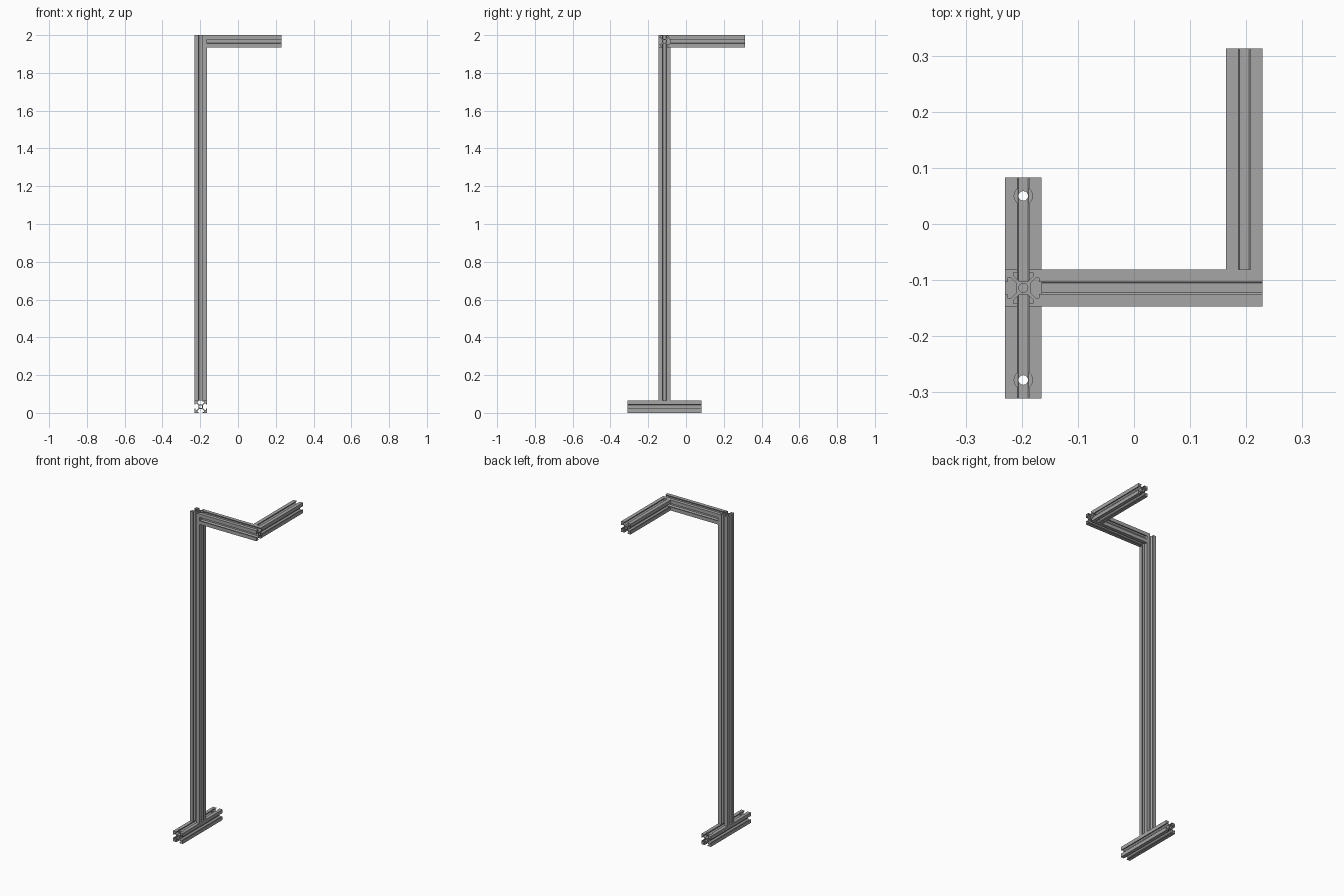
import bpy, bmesh, math
from mathutils import Matrix

if "Cube" in bpy.data.objects:
    bpy.data.objects.remove(bpy.data.objects["Cube"])

H = 0.0327                      # half width of the extrusion
LIP, OPEN = 0.0278, 0.0105      # inside of the lip, half slot opening
M, W = 0.0215, 0.0175           # end of the cavity side wall, half cavity width
C = 0.0125                      # half width of the core
K = C - (M - W)
BORE = 0.008

metal = bpy.data.materials.new("dark_metal")
metal.diffuse_color = (0.38, 0.38, 0.38, 1)
metal.use_nodes = True
metal.node_tree.nodes["Principled BSDF"].inputs["Base Color"].default_value = metal.diffuse_color


def slot_profile():
    # one side slot plus one corner, repeated around the four sides
    side = [(H, -OPEN), (LIP, -OPEN), (LIP, -W), (M, -W), (C, -K),
            (C, K), (M, W), (LIP, W), (LIP, OPEN), (H, OPEN), (H, H)]
    pts = []
    for i in range(4):
        for x, y in side:
            for _ in range(i):
                x, y = -y, x
            pts.append((x, y))
    return pts


def circle(r, n=24):
    return [(r * math.cos(2 * math.pi * i / n), r * math.sin(2 * math.pi * i / n))
            for i in range(n)]


def extrusion(name, axis, length, centre):
    # filled 2D profile with a centre bore, extruded and turned to its axis
    cu = bpy.data.curves.new(name + "_profile", 'CURVE')
    cu.dimensions = '2D'
    cu.fill_mode = 'BOTH'
    cu.extrude = length / 2
    for pts in (slot_profile(), circle(BORE)):
        s = cu.splines.new('POLY')
        s.points.add(len(pts) - 1)
        for p, (x, y) in zip(s.points, pts):
            p.co = (x, y, 0, 1)
        s.use_cyclic_u = True
    tmp = bpy.data.objects.new(name + "_profile", cu)
    bpy.context.collection.objects.link(tmp)
    dg = bpy.context.evaluated_depsgraph_get()
    me = bpy.data.meshes.new_from_object(tmp.evaluated_get(dg))
    bpy.data.objects.remove(tmp)
    bm = bmesh.new()
    bm.from_mesh(me)
    bmesh.ops.remove_doubles(bm, verts=bm.verts, dist=1e-5)
    rot = {'X': Matrix.Rotation(math.pi / 2, 4, 'Y'),
           'Y': Matrix.Rotation(math.pi / 2, 4, 'X'),
           'Z': Matrix()}[axis]
    bm.transform(Matrix.Translation(centre) @ rot)
    bmesh.ops.recalc_face_normals(bm, faces=bm.faces)
    for f in bm.faces:
        f.smooth = False
        f.material_index = 0
    bm.to_mesh(me)
    bm.free()
    me.name = name
    me.materials.clear()
    me.materials.append(metal)
    ob = bpy.data.objects.new(name, me)
    bpy.context.collection.objects.link(ob)
    return ob


def drill(target, name, r, x, y, z0, z1):
    bpy.ops.mesh.primitive_cylinder_add(vertices=32, radius=r, depth=z1 - z0,
                                        location=(x, y, (z0 + z1) / 2))
    cut = bpy.context.object
    cut.name = name
    cut.data.materials.append(metal)
    cut.hide_render = True
    cut.hide_viewport = True
    cut.display_type = 'WIRE'
    mod = target.modifiers.new(name, 'BOOLEAN')
    mod.operation = 'DIFFERENCE'
    mod.solver = 'EXACT'
    mod.object = cut


PX, PY, TOP = -0.1973, -0.114, 2.0 - H

foot = extrusion("foot_rail", 'Y', 0.394, (PX, PY, H))
extrusion("upright_post", 'Z', 2.0 - 2 * H, (PX, PY, 1.0 + H))
extrusion("top_arm", 'X', 0.394, (PX + H + 0.197, PY, TOP))
extrusion("side_arm", 'Y', 0.394, (0.1967, PY + H + 0.197, TOP))

# counterbored bolt holes near both ends of the foot
for i, dy in enumerate((-0.164, 0.164)):
    drill(foot, f"bolt_hole_{i}", 0.0085, PX, PY + dy, -0.05, 0.12)
    drill(foot, f"counterbore_{i}", 0.0163, PX, PY + dy, H + C + 0.0005, 0.12)
